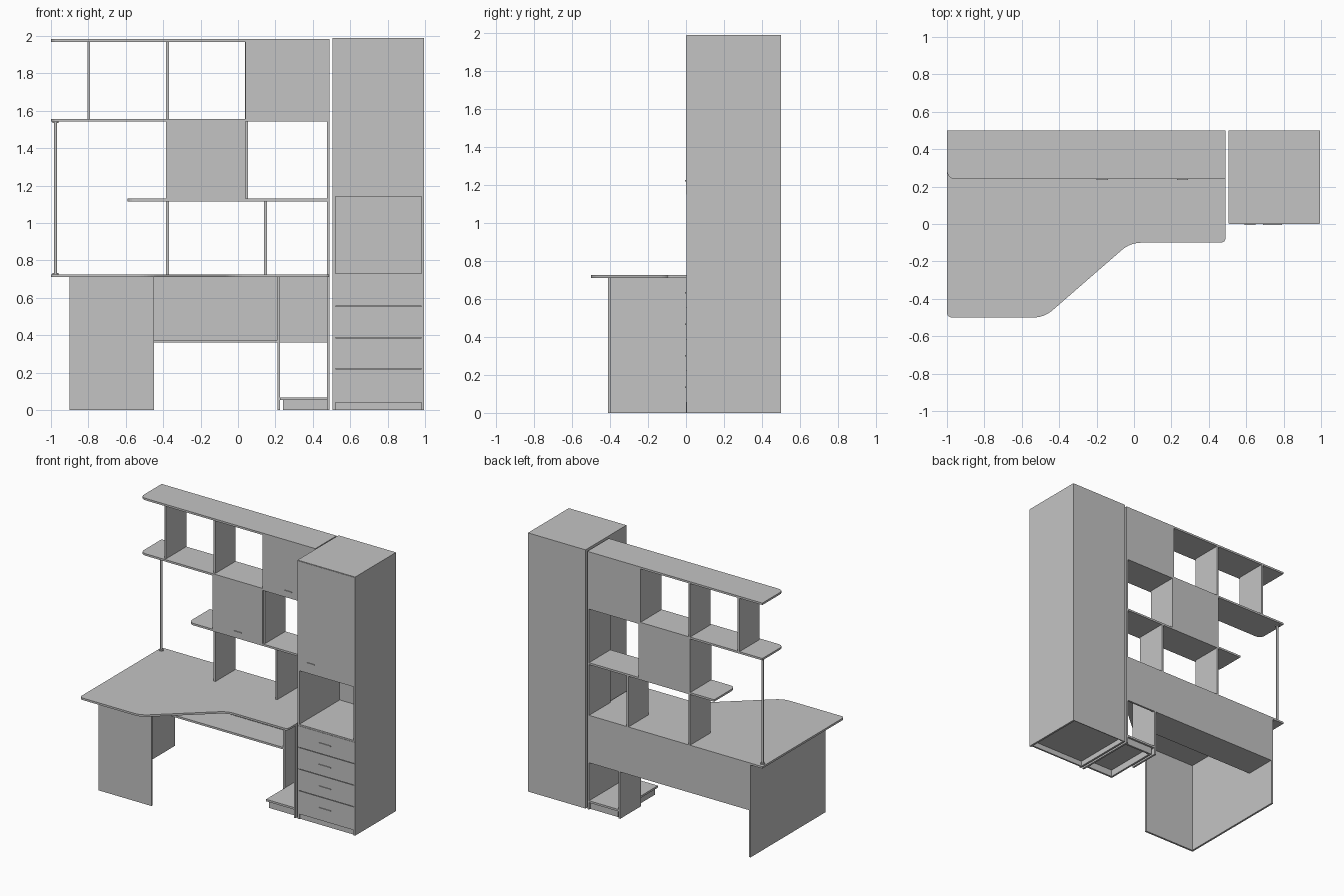
import bpy, bmesh
from mathutils import Vector

cube = bpy.data.objects.get("Cube")
if cube:
    bpy.data.objects.remove(cube, do_unlink=True)

mat = bpy.data.materials.new("plain grey")
mat.use_nodes = True
grey = (0.55, 0.55, 0.55, 1)
mat.diffuse_color = grey
mat.node_tree.nodes["Principled BSDF"].inputs["Base Color"].default_value = grey

T = 0.015          # board thickness
BACK = 0.5         # wall plane
FRONT = 0.24       # front of the hanging shelves


def finish(name, bm):
    bmesh.ops.recalc_face_normals(bm, faces=bm.faces)
    mesh = bpy.data.meshes.new(name)
    bm.to_mesh(mesh)
    bm.free()
    mesh.materials.append(mat)
    obj = bpy.data.objects.new(name, mesh)
    bpy.context.collection.objects.link(obj)
    return obj


def board(name, x, y, z):
    """Box from (low, high) ranges."""
    bm = bmesh.new()
    bmesh.ops.create_cube(bm, size=1)
    for v in bm.verts:
        for i, (lo, hi) in enumerate((x, y, z)):
            v.co[i] = hi if v.co[i] > 0 else lo
    return finish(name, bm)


def slab(name, corners, z):
    """Flat top from (x, y, corner radius) points."""
    bm = bmesh.new()
    ring = []
    for i, (x, y, r) in enumerate(corners):
        p = Vector((x, y))
        if r == 0:
            ring.append(p)
            continue
        a = p + (Vector(corners[i - 1][:2]) - p).normalized() * r
        b = p + (Vector(corners[(i + 1) % len(corners)][:2]) - p).normalized() * r
        for k in range(7):
            t = k / 6
            ring.append(a * (1 - t) ** 2 + p * 2 * t * (1 - t) + b * t * t)
    face = bm.faces.new([bm.verts.new((p.x, p.y, z)) for p in ring])
    up = bmesh.ops.extrude_face_region(bm, geom=[face])["geom"]
    bmesh.ops.translate(bm, vec=(0, 0, T), verts=[v for v in up if isinstance(v, bmesh.types.BMVert)])
    return finish(name, bm)


def rod(name, x, y, z, r):
    bm = bmesh.new()
    bmesh.ops.create_cone(bm, cap_ends=True, segments=20, radius1=r, radius2=r, depth=z[1] - z[0])
    bmesh.ops.translate(bm, vec=(x, y, sum(z) / 2), verts=bm.verts)
    obj = finish(name, bm)
    for p in obj.data.polygons:
        p.use_smooth = abs(p.normal.z) < 0.5
    return obj


def handle(name, x, y, z, width=0.06):
    board(name, (x - width / 2, x + width / 2), (y - 0.006, y), (z - 0.004, z + 0.004))


# Desk
DESK = 0.71
slab("desk_top", [(-1, BACK, 0), (0.49, BACK, 0), (0.49, -0.1, 0.03), (-0.02, -0.1, 0.06),
                  (-0.48, -0.5, 0.06), (-1, -0.5, 0.03)], DESK)
board("desk_side_panel", (-0.9, -0.885), (-0.395, BACK), (0, DESK))
board("desk_front_panel", (-0.9, -0.45), (-0.41, -0.395), (0, DESK))
board("desk_apron", (-0.885, 0.475), (0.485, BACK), (0.36, DESK))
board("under_desk_shelf", (-0.885, 0.21), (0.25, 0.485), (0.36, 0.375))
board("desk_inner_support", (0.21, 0.225), (0.25, BACK), (0, DESK))
board("desk_end_panel", (0.475, 0.49), (0, BACK), (0, DESK))

# Low platform
board("platform_top", (0.225, 0.475), (0.02, BACK), (0.053, 0.068))
board("platform_front_rail", (0.255, 0.475), (0.035, 0.05), (0, 0.053))
board("platform_back_rail", (0.255, 0.475), (0.47, 0.485), (0, 0.053))
board("platform_side_rail", (0.24, 0.255), (0.035, 0.485), (0, 0.053))

# Hanging shelves
def shelf(name, x0, x1, z):
    slab(name, [(x0, BACK, 0), (x1, BACK, 0), (x1, FRONT, 0), (x0, FRONT, 0.05)], z)

LOW, MID, TOP = 1.115, 1.542, 1.968
shelf("low_shelf", -0.59, 0.475, LOW)
shelf("middle_shelf", -1, 0.475, MID)
shelf("top_shelf", -1, 0.49, TOP)
board("shelf_end_panel", (0.475, 0.49), (FRONT, BACK), (DESK + T, TOP))

uprights = [(-0.385, DESK, LOW), (0.14, DESK, LOW), (-0.385, LOW, MID), (0.038, LOW, MID),
            (-0.805, MID, TOP), (-0.385, MID, TOP), (0.038, MID, TOP)]
for i, (x, z0, z1) in enumerate(uprights):
    board(f"upright_{i + 1}", (x, x + T), (FRONT + T, BACK), (z0 + T, z1))

# Closed boxes between shelves
for name, x0, x1, z0, z1, hx in (("middle_box", -0.385, 0.04, LOW, MID, -0.17),
                                 ("upper_box", 0.04, 0.475, MID, TOP, 0.26)):
    board(name + "_door", (x0, x1), (FRONT, FRONT + T), (z0 + T, z1))
    board(name + "_back", (x0, x1), (BACK - 0.006, BACK), (z0 + T, z1))
    handle(name + "_handle", hx, FRONT, z0 + 0.05)

# Pole with end caps
rod("pole", -0.975, 0.46, (DESK + T, MID), 0.008)
for name, z in (("lower", DESK + T), ("upper", MID - 0.008)):
    rod(f"pole_{name}_cap", -0.975, 0.46, (z, z + 0.008), 0.016)

# Tall cabinet
X0, X1, H = 0.505, 0.995, 1.99
IN = (X0 + T, X1 - T)
for name, x in (("right", X0), ("left", X1 - T)):
    board(f"cabinet_{name}_side", (x, x + T), (0.003, BACK), (0, H))
board("cabinet_back", IN, (BACK - 0.006, BACK), (0, H))
for name, z in (("bottom", 0.04), ("niche_floor", 0.715), ("niche_top", 1.142), ("top", H - T)):
    board(f"cabinet_{name}", IN, (0.003, BACK - 0.006), (z, z + T))
board("cabinet_plinth", IN, (0.012, 0.025), (0, 0.04))

# Cabinet door and drawers
FACE = (X0 + 0.004, X1 - 0.004)
board("cabinet_door", FACE, (0, 0.003), (1.15, H - 0.004))
handle("cabinet_door_handle", 0.62, 0, 1.222)
step = (0.72 - 0.055) / 4
for i in range(4):
    z = 0.055 + i * step
    board(f"drawer_{i + 1}", FACE, (0, 0.003), (z + 0.0015, z + step - 0.0015))
    board(f"drawer_{i + 1}_body", IN, (0.003, 0.45), (z + 0.003, z + step - 0.012))
    handle(f"drawer_{i + 1}_handle", 0.74, 0, z + 0.08, 0.1)
